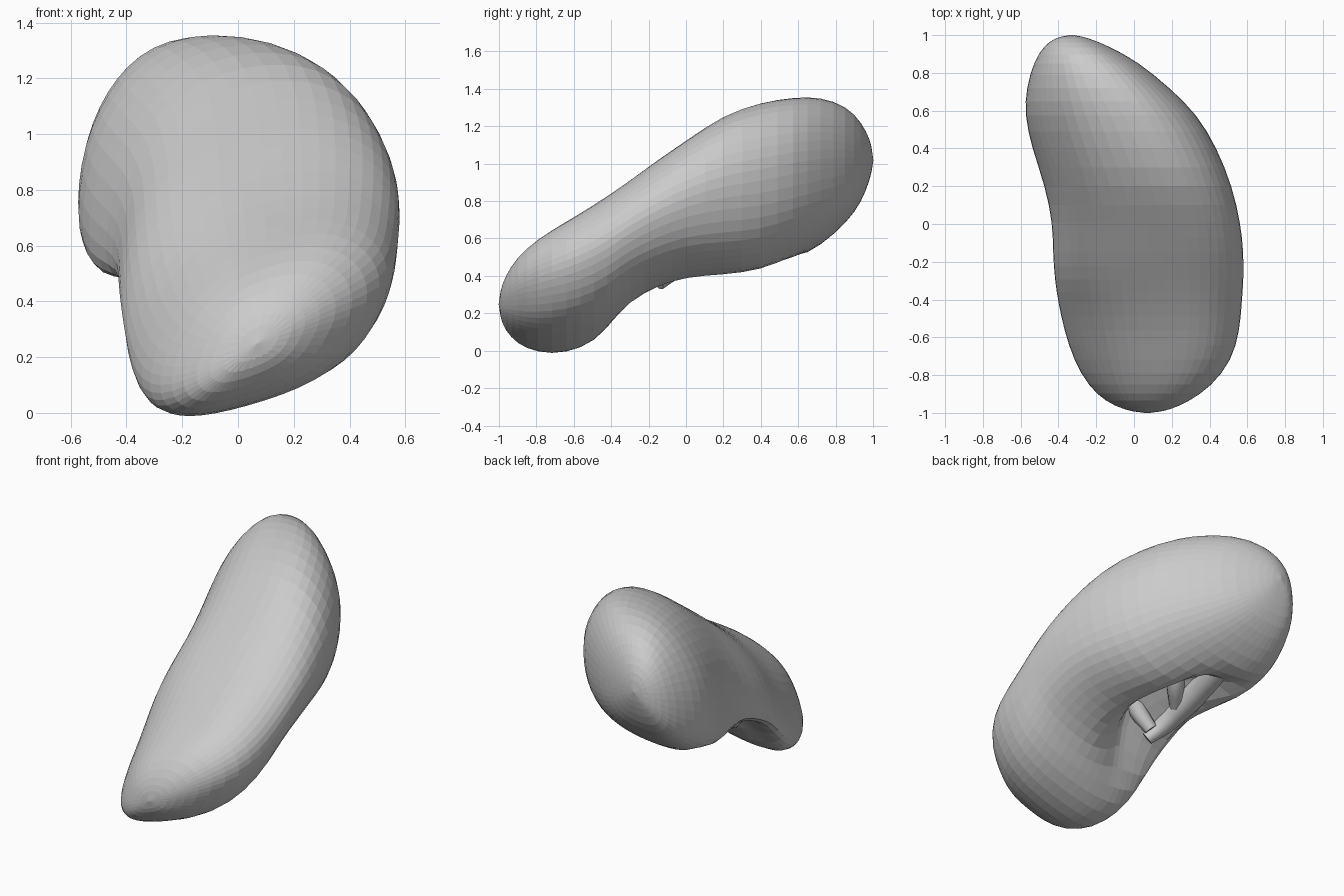
import bpy, bmesh
from math import sin, cos, asin, exp, pi, copysign

cube = bpy.data.objects.get("Cube")
if cube:
    bpy.data.objects.remove(cube, do_unlink=True)


def make_material(name, colour):
    mat = bpy.data.materials.new(name)
    mat.use_nodes = True
    mat.diffuse_color = colour
    mat.node_tree.nodes["Principled BSDF"].inputs["Base Color"].default_value = colour
    return mat


grey = make_material("plain grey", (0.6, 0.6, 0.6, 1))

# Cross-sections along the body: y, x min, x max, z min, z max
SECTIONS = [
    (-.985, -.05, .19, .15, .36),
    (-.94, -.15, .29, .08, .46),
    (-.86, -.24, .41, .02, .56),
    (-.72, -.32, .52, -.01, .66),
    (-.56, -.37, .56, .02, .75),
    (-.42, -.40, .57, .1, .84),
    (-.3, -.42, .58, .23, .92),
    (-.15, -.43, .58, .3, 1.03),
    (0, -.43, .565, .35, 1.13),
    (.2, -.47, .52, .355, 1.27),
    (.4, -.54, .44, .38, 1.335),
    (.58, -.58, .335, .49, 1.36),
    (.72, -.57, .19, .57, 1.36),
    (.86, -.53, .02, .69, 1.31),
    (.94, -.48, -.13, .8, 1.22),
    (.985, -.42, -.24, .92, 1.13),
]
SIDES = 24
SWELL = 1.01  # makes up for the rounding of the subdivision


def full(v):
    """Makes a sine wave fuller, for a slightly boxy oval."""
    return copysign(abs(v) ** .88, v)


def section_ring(bm, y, x0, x1, z0, z1):
    """Leaning oval with sagging sides, hollowed below mid-body."""
    cx, cz = (x0 + x1) / 2, (z0 + z1) / 2
    a, b = (x1 - x0) / 2 * SWELL, (z1 - z0) / 2 * SWELL
    lean = asin(.36 - .25 * y)
    right_sag = .1 + .2 * max(0, y)
    left_sag = .2
    hollow_at = 1.5 * pi - lean - .25
    ring = []
    for i in range(SIDES):
        t = 2 * pi * i / SIDES
        off = (t - hollow_at + pi) % (2 * pi) - pi
        keep = 1 - .62 * exp(-(off / .45) ** 4) * exp(-((y - .06) / .4) ** 6)
        sag = left_sag if cos(t) > 0 else right_sag
        x = a * full(cos(t))
        z = b * (full(sin(t + lean)) - sag * cos(t) ** 2)
        ring.append(bm.verts.new((cx + x * keep, y, cz + z * keep)))
    return ring


# Bean-shaped body
bm = bmesh.new()
rings = [section_ring(bm, *s) for s in SECTIONS]
for r, s in zip(rings, rings[1:]):
    for i in range(SIDES):
        j = (i + 1) % SIDES
        bm.faces.new((r[i], r[j], s[j], s[i]))
for ring, tip in ((rings[0], (.07, -1.005, .25)), (rings[-1], (-.33, 1.005, 1.02))):
    pole = bm.verts.new(tip)
    for i in range(SIDES):
        bm.faces.new((ring[i], ring[(i + 1) % SIDES], pole))
bmesh.ops.recalc_face_normals(bm, faces=bm.faces)
mesh = bpy.data.meshes.new("body")
bm.to_mesh(mesh)
bm.free()
mesh.materials.append(grey)
body = bpy.data.objects.new("body", mesh)
bpy.context.collection.objects.link(body)
rounding = body.modifiers.new("rounding", 'SUBSURF')
rounding.levels = rounding.render_levels = 1


def vessel(name, thickness, points):
    """Tapering tube through the given points."""
    curve = bpy.data.curves.new(name, 'CURVE')
    curve.dimensions = '3D'
    curve.bevel_depth = thickness
    curve.bevel_resolution = 2
    curve.resolution_u = 4
    curve.use_fill_caps = True
    spline = curve.splines.new('BEZIER')
    spline.bezier_points.add(len(points) - 1)
    for k, (bp, co) in enumerate(zip(spline.bezier_points, points)):
        bp.co = co
        bp.radius = 1 - .2 * k
        bp.handle_left_type = bp.handle_right_type = 'AUTO'
    curve.materials.append(grey)
    bpy.context.collection.objects.link(bpy.data.objects.new(name, curve))


# Vessels lying inside the hollow
vessel("main_duct", .1, [(-.3, .44, .63), (-.31, .15, .53), (-.29, -.06, .44), (-.23, -.15, .36)])
vessel("front_vessel", .07, [(-.06, -.12, .64), (-.14, -.12, .5), (-.22, -.1, .4)])
vessel("back_vessel", .07, [(-.08, .28, .72), (-.16, .2, .58), (-.27, .08, .5)])
